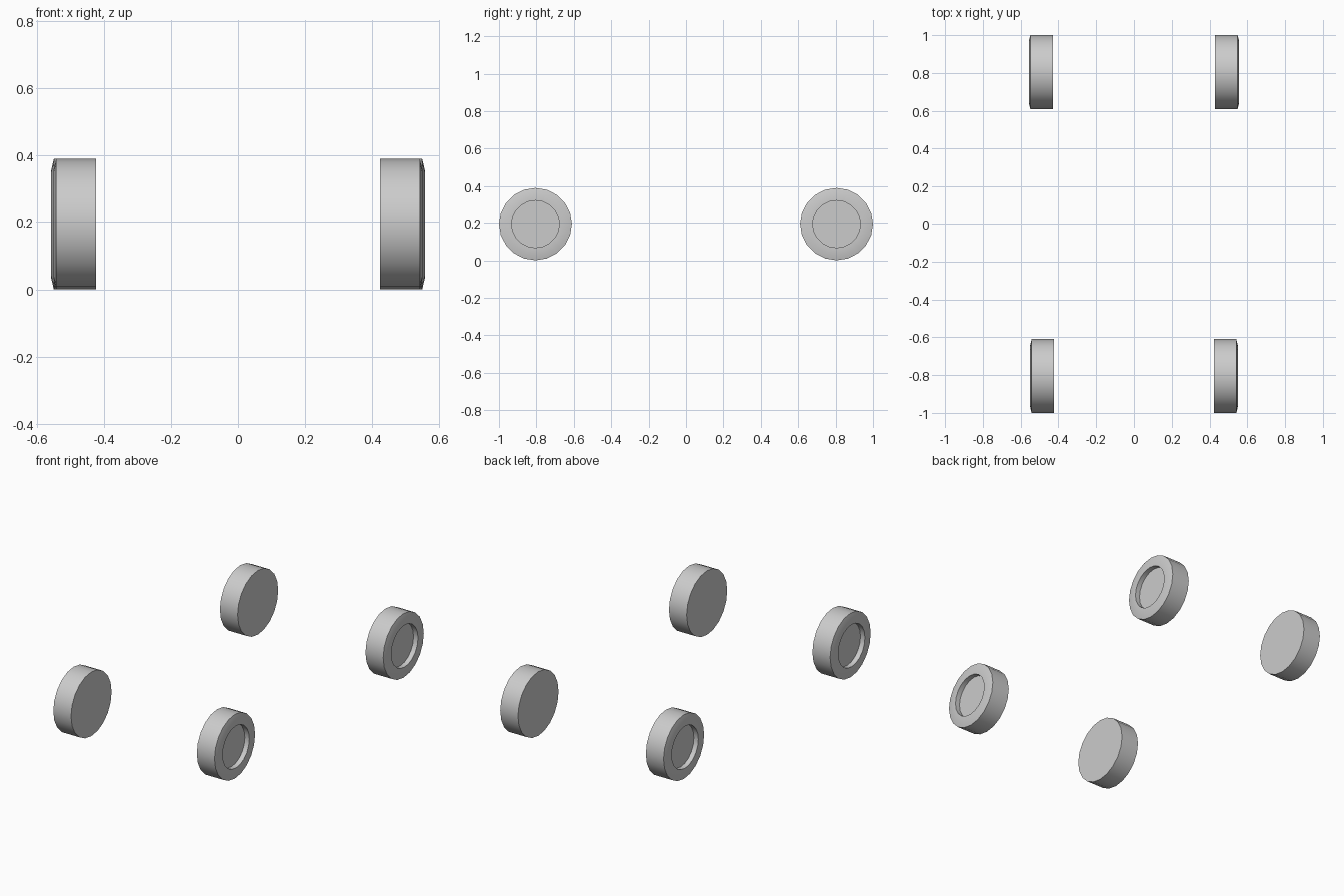
import bpy, bmesh, math

if "Cube" in bpy.data.objects:
    bpy.data.objects.remove(bpy.data.objects["Cube"])

SIDES = 20
RADIUS = 0.195

# Wheel profile: (distance outward from the inner face, radius)
PROFILE = [(0.0, RADIUS), (0.119, RADIUS), (0.127, 0.162),
           (0.127, 0.128), (0.097, 0.128)]


def make_wheel(name, side, inner_x, y):
    bm = bmesh.new()
    rings = []
    for dx, r in PROFILE:
        ring = []
        for i in range(SIDES):
            a = 2 * math.pi * i / SIDES
            ring.append(bm.verts.new((side * dx, r * math.cos(a), r * math.sin(a))))
        rings.append(ring)
    # tread, shoulder, rim and recess wall
    for a, b in zip(rings, rings[1:]):
        for i in range(SIDES):
            j = (i + 1) % SIDES
            bm.faces.new((a[i], a[j], b[j], b[i]))
    # flat inner face and recessed hub floor
    bm.faces.new(rings[0])
    bm.faces.new(rings[-1])
    bmesh.ops.recalc_face_normals(bm, faces=bm.faces[:])
    mesh = bpy.data.meshes.new(name)
    bm.to_mesh(mesh)
    bm.free()
    ob = bpy.data.objects.new(name, mesh)
    bpy.context.collection.objects.link(ob)
    ob.location = (side * inner_x, y, RADIUS)
    bpy.ops.object.select_all(action='DESELECT')
    ob.select_set(True)
    bpy.context.view_layer.objects.active = ob
    bpy.ops.object.shade_smooth_by_angle(angle=math.radians(30))


# Four wheels, the rear pair set slightly wider
for label, side in (("left", -1), ("right", 1)):
    make_wheel("front_wheel_" + label, side, 0.423, -0.805)
    make_wheel("rear_wheel_" + label, side, 0.430, 0.805)
